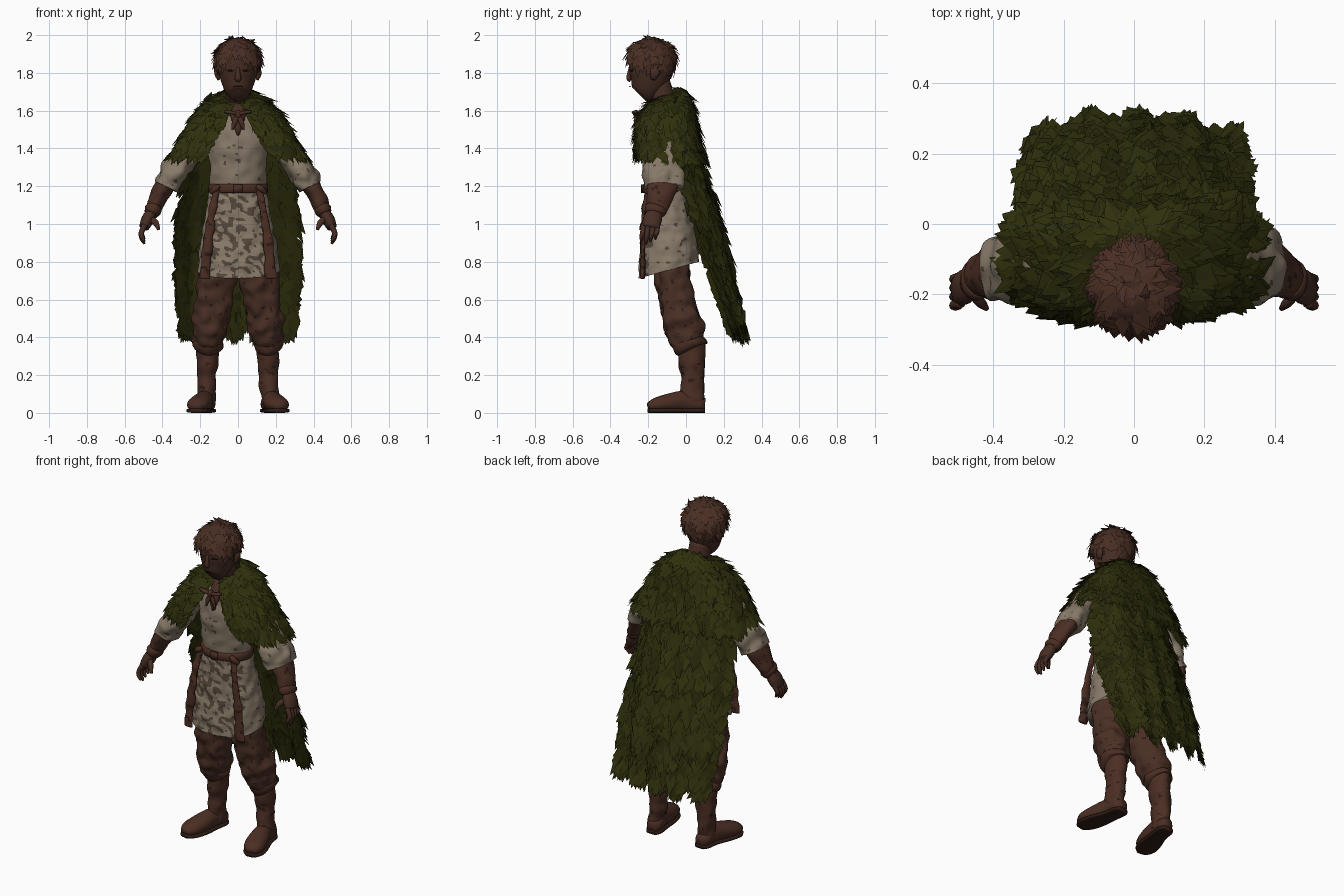
import bpy, bmesh, math, random
from mathutils import Vector, noise

random.seed(7)
if "Cube" in bpy.data.objects:
    bpy.data.objects.remove(bpy.data.objects["Cube"])


def material(name, r, g, b):
    m = bpy.data.materials.new(name)
    m.use_nodes = True
    m.diffuse_color = (r, g, b, 1)
    m.node_tree.nodes["Principled BSDF"].inputs["Base Color"].default_value = (r, g, b, 1)
    return m


LEAF = material("leaf green", .029, .029, .004)
MOSS = material("deep moss green", .021, .021, .003)
LINEN = material("linen", .24, .19, .138)
STAIN = material("linen shadow", .085, .06, .04)
SKIN = material("dark skin", .062, .026, .017)
HAIR = material("brown hair", .068, .028, .017)
LEATHER = material("leather", .07, .027, .017)
TROUSER = material("trouser brown", .068, .028, .018)
DARK = material("dark brown", .028, .012, .008)


def finish(name, bm, mats, smooth=True):
    bmesh.ops.recalc_face_normals(bm, faces=bm.faces)
    me = bpy.data.meshes.new(name)
    bm.to_mesh(me)
    bm.free()
    for m in mats:
        me.materials.append(m)
    ob = bpy.data.objects.new(name, me)
    bpy.context.collection.objects.link(ob)
    if smooth:
        for p in me.polygons:
            p.use_smooth = True
    return ob


def lerp_rows(rows, t):
    f = max(0, min(t, .9999)) * (len(rows) - 1)
    i = int(f)
    return [a + (b - a) * (f - i) for a, b in zip(rows[i], rows[i + 1])]


def power(f, e):
    return math.copysign(abs(f) ** e, f)


def resample(rows, steps):
    """Catmull-Rom interpolation between cross-sections."""
    out = []
    for i in range(len(rows) - 1):
        q = [rows[max(0, min(j, len(rows) - 1))] for j in range(i - 1, i + 3)]
        for k in range(steps):
            t = k / steps
            out.append([.5 * (2 * b + (c - a) * t + (2 * a - 5 * b + 4 * c - d) * t * t
                              + (3 * b - a - 3 * c + d) * t ** 3) for a, b, c, d in zip(*q)])
    return out + [list(rows[-1])]


def tube(name, rows, mats, seg=20, steps=3, ref=(0, 1, 0), wrinkle=0, spots=None, sq=1, warp=None):
    """Loft of elliptical sections (x, y, z, half width, half depth) along a path."""
    rows = resample(rows, steps)
    pts = [Vector(r[:3]) for r in rows]
    bm = bmesh.new()
    rings = []
    for i, r in enumerate(rows):
        t = (pts[min(i + 1, len(pts) - 1)] - pts[max(i - 1, 0)]).normalized()
        a = Vector(ref).cross(t).normalized()
        b = t.cross(a)
        ring = []
        for k in range(seg):
            w = math.tau * k / seg
            o = a * power(math.cos(w), sq) * r[3] + b * power(math.sin(w), sq) * r[4]
            p = pts[i] + o
            p += o.normalized() * wrinkle * noise.noise(p * 17)
            p = warp(p) if warp else p
            p.z = max(p.z, 0)
            ring.append(bm.verts.new(p))
        rings.append(ring)
    for lo, hi in zip(rings, rings[1:]):
        for k in range(seg):
            j = (k + 1) % seg
            bm.faces.new((lo[k], lo[j], hi[j], hi[k]))
    bm.faces.new(rings[0])
    bm.faces.new(rings[-1])
    if spots:
        for f in bm.faces:
            c = f.calc_center_median()
            f.material_index = int(noise.noise(Vector((c.x + c.z * .4, c.y, c.z * 1.2)) * 34) > spots(c))
    return finish(name, bm, mats)


def tufts(name, items, mats):
    """Folded pointed blades: each item is (point, normal, direction, length, width, lift)."""
    bm = bmesh.new()
    for p, n, d, length, w, lift in items:
        s = n.cross(d).normalized() * w
        base = bm.verts.new(p - d * length * .35)
        tip = bm.verts.new(p + d * length * .65 + n * lift)
        left = bm.verts.new(p + s + n * lift * random.uniform(-.2, .6))
        right = bm.verts.new(p - s + n * lift * random.uniform(-.2, .6))
        i = int(random.random() < .3)
        for tri in ((base, left, tip), (base, tip, right)):
            bm.faces.new(tri).material_index = i
    return finish(name, bm, mats, smooth=False)


# Head, neck and face
tube("neck", [(0, -.08, 1.56, .08, .07), (0, -.115, 1.64, .066, .066), (0, -.15, 1.75, .062, .065)], [SKIN])
tube("head", [(0, -.238, 1.676, .03, .042), (0, -.226, 1.692, .06, .068), (0, -.202, 1.745, .086, .096),
              (0, -.189, 1.80, .10, .112), (0, -.18, 1.88, .107, .12), (0, -.175, 1.95, .08, .095),
              (0, -.172, 1.98, .03, .04)], [SKIN], seg=28)
tube("nose", [(0, -.292, 1.83, .01, .01), (0, -.302, 1.79, .013, .012), (0, -.303, 1.768, .018, .012),
              (0, -.294, 1.757, .01, .008)], [SKIN], seg=10)
tube("mouth", [(-.022, -.292, 1.727, .002, .002), (0, -.298, 1.727, .003, .003), (.022, -.292, 1.727, .002, .002)],
     [DARK], seg=8, ref=(0, 0, 1))
for side, s in (("left", 1), ("right", -1)):
    tube(side + "_eye", [(s * .024, -.296, 1.812, .003, .003), (s * .042, -.288, 1.813, .004, .005),
                         (s * .058, -.277, 1.812, .003, .003)], [DARK], seg=8, ref=(0, 0, 1))
    tube(side + "_ear", [(s * .103, -.165, 1.83, .01, .02), (s * .112, -.165, 1.80, .014, .026),
                         (s * .102, -.175, 1.765, .008, .012)], [SKIN], seg=10)

# Hair: cap with layered locks
HC, HR = Vector((0, -.183, 1.868)), Vector((.117, .128, .112))


def hair_here(n):
    return n.z > -.95 + 1.15 * max(0, -n.y)


bm = bmesh.new()
bmesh.ops.create_uvsphere(bm, u_segments=28, v_segments=18, radius=1)
bmesh.ops.delete(bm, geom=[f for f in bm.faces if not hair_here(f.calc_center_median())], context="FACES")
for v in bm.verts:
    v.co = HC + v.co * HR
finish("hair_cap", bm, [HAIR])
locks = []
while len(locks) < 380:
    n = Vector([random.gauss(0, 1) for _ in range(3)]).normalized()
    if hair_here(n):
        d = Vector((random.uniform(-.9, .9), random.uniform(-.9, .4), -1))
        d = (d - n * d.dot(n)).normalized()
        locks.append((HC + n * HR, n, d, random.uniform(.06, .10), random.uniform(.018, .03),
                      random.uniform(0, .022)))
tufts("hair_locks", locks, [HAIR, SKIN])

# Tunic
tube("tunic_body", [(0, -.105, 1.17, .15, .108), (0, -.112, 1.28, .148, .116), (0, -.118, 1.42, .16, .122),
                    (0, -.11, 1.53, .16, .11), (0, -.095, 1.59, .11, .08), (0, -.088, 1.615, .06, .06)],
     [LINEN, STAIN], seg=72, steps=14, wrinkle=.008, spots=lambda c: .52)


def hem(p):
    k = max(0, (1.19 - p.z) / .45)
    p.z += k * (p.y + .25) * .26
    return p


tube("tunic_skirt", [(0, -.105, 1.19, .145, .108), (0, -.10, 1.08, .165, .118), (0, -.092, .95, .187, .135),
                     (0, -.09, .82, .207, .152), (0, -.09, .712, .215, .16)],
     [LINEN, STAIN], seg=180, steps=30, wrinkle=.012, sq=.85, warp=hem,
     spots=lambda c: .1 if c.y < -.16 and abs(c.x) < .17 else .48)
tube("neck_opening", [(0, -.17, 1.62, .045, .03), (0, -.225, 1.55, .035, .02), (0, -.24, 1.47, .005, .01)],
     [SKIN], seg=10)

# Belt with buckle and hanging ends
tube("belt", [(0, -.107, 1.165, .153, .118), (0, -.107, 1.172, .158, .124), (0, -.107, 1.205, .157, .123),
              (0, -.107, 1.212, .151, .116)], [LEATHER], seg=40, steps=1)
tube("belt_buckle", [(0, -.231, 1.21, .024, .006), (0, -.231, 1.165, .024, .006)], [LEATHER], seg=8, steps=1, sq=.4)
for side, s in (("left", 1), ("right", -1)):
    tube(side + "_belt_tail", [(s * .115, -.20, 1.19, .016, .012), (s * .135, -.222, 1.07, .02, .012),
                               (s * .16, -.228, .9, .025, .012), (s * .175, -.23, .71, .028, .01)],
         [LEATHER, DARK], seg=16, steps=12, wrinkle=.01, spots=lambda c: .35)
    tube(side + "_belt_knot", [(s * .10, -.21, 1.2, .012, .012), (s * .122, -.214, 1.187, .018, .015),
                               (s * .145, -.2, 1.165, .01, .01)], [LEATHER], seg=10)

# Arms, legs and boots, mirrored
for side, s in (("left", 1), ("right", -1)):
    def limb(name, rows, mats, **kw):
        return tube(side + "_" + name, [(s * r[0],) + tuple(r[1:]) for r in rows], mats, **kw)

    limb("sleeve", [(.15, -.10, 1.53, .05, .065), (.22, -.105, 1.45, .062, .075), (.29, -.115, 1.34, .068, .088),
                    (.35, -.12, 1.255, .07, .108), (.38, -.122, 1.195, .062, .1)],
         [LINEN, STAIN], seg=48, steps=14, wrinkle=.02, spots=lambda c: .45)
    limb("forearm", [(.36, -.122, 1.25, .05, .078), (.40, -.13, 1.18, .05, .08), (.435, -.148, 1.11, .043, .064),
                     (.462, -.168, 1.05, .033, .045)], [LEATHER, DARK], seg=28, steps=10, wrinkle=.01,
         spots=lambda c: .45)
    limb("bracer_cuff", [(.444, -.155, 1.09, .04, .055), (.45, -.16, 1.075, .046, .06), (.46, -.165, 1.055, .038, .052)],
         [LEATHER])
    limb("palm", [(.458, -.165, 1.06, .03, .042), (.48, -.178, 1.02, .034, .05), (.498, -.188, .98, .026, .046)],
         [SKIN])
    for i in range(4):
        y = -.225 + i * .025
        drop = .012 * abs(i - 1)
        limb("finger_%d" % (i + 1), [(.492, y, .995, .015, .014), (.512, y - .005, .955, .014, .013),
                                     (.508, y - .01, .92 + drop, .012, .012), (.495, y - .012, .895 + drop, .006, .006)],
             [SKIN], seg=8)
    limb("thumb", [(.465, -.19, 1.03, .018, .016), (.435, -.225, 1.005, .016, .014), (.42, -.24, .97, .008, .008)],
         [SKIN], seg=8)
    limb("trouser_leg", [(.085, -.08, .92, .085, .1), (.108, -.073, .74, .1, .092), (.13, -.048, .58, .096, .092),
                         (.147, -.015, .47, .094, .1), (.155, .005, .40, .085, .095), (.158, .025, .36, .07, .075)],
         [TROUSER, DARK], seg=48, steps=12, wrinkle=.02, spots=lambda c: .52)
    limb("boot_cuff", [(.155, .015, .385, .06, .07), (.157, .017, .375, .08, .09), (.159, .022, .345, .077, .086),
                       (.16, .028, .33, .055, .065)], [LEATHER], seg=24, wrinkle=.015)
    limb("boot_shaft", [(.158, .028, .36, .06, .07), (.161, .032, .27, .058, .068), (.164, .036, .17, .048, .06),
                        (.168, .03, .09, .047, .066), (.168, .028, .04, .044, .062)],
         [LEATHER, DARK], seg=32, steps=10, wrinkle=.01, spots=lambda c: .5)
    foot = [(.163, .1, .042, .03, .036), (.165, .07, .045, .046, .044), (.175, 0, .06, .047, .058),
            (.196, -.09, .052, .06, .05), (.216, -.16, .042, .056, .038), (.224, -.198, .03, .028, .022)]
    limb("boot_foot", foot, [LEATHER], ref=(0, 0, 1), steps=4)
    limb("boot_sole", [(x, y, .012, w + .004, .012) for x, y, z, w, h in foot], [DARK], ref=(0, 0, 1), sq=.6)

# Leafy cape: shoulder mantle over a long back cloak
MANTLE = [(1.685, .07, .06, -.085), (1.645, .15, .105, -.092), (1.58, .22, .142, -.098),
          (1.50, .272, .16, -.102), (1.42, .315, .175, -.098), (1.345, .355, .185, -.088)]
CLOAK = [(1.66, .15, -.005, .05), (1.45, .25, .05, .10), (1.22, .285, .11, .14), (1.0, .315, .18, .14),
         (.72, .315, .245, .10), (.42, .295, .3, .06)]


def mantle(u, v):
    z, rx, ry, cy = lerp_rows(MANTLE, v)
    gap = .12 + .27 * v ** 1.4
    a = gap + (math.tau - 2 * gap) * u
    c = power(math.cos(a), .72)
    return Vector((rx * power(math.sin(a), .72), cy - ry * c, z - .03 * c * (1 - v) + .04 * max(0, c) * v))


def cloak(u, v):
    z, w, y, depth = lerp_rows(CLOAK, v)
    k = 2 * u - 1
    notch = .13 * abs(math.sin(k * 7 + .35)) ** 5 * v ** 4
    return Vector((w * k, y - depth * abs(k) ** 2.6 + .012 * math.sin(k * 14) * v - notch * .3, z + notch))


def cape(name, surf, count, nu, nv, size):
    bm = bmesh.new()
    grid = [[bm.verts.new(surf(i / nu, j / nv)) for i in range(nu + 1)] for j in range(nv + 1)]
    for j in range(nv):
        for i in range(nu):
            bm.faces.new((grid[j][i], grid[j][i + 1], grid[j + 1][i + 1], grid[j + 1][i]))
    finish(name + "_cloth", bm, [LEAF])
    items = []
    e = .004
    for i in range(count):
        u, v = random.random(), random.random() ** .85
        if i % 8 == 0:
            v = .985
        elif i % 11 == 0:
            u = random.choice((.006, .994))
        u, v = min(max(u, e), 1 - e), min(max(v, e), 1 - e)
        p = surf(u, v)
        du, dv = surf(u + e, v) - surf(u - e, v), surf(u, v + e) - surf(u, v - e)
        n = du.cross(dv).normalized()
        if n.dot(p - Vector((0, -.09, p.z - .05))) < 0:
            n.negate()
        d = dv.normalized() + du.normalized() * random.uniform(-.6, .6)
        d = (d - n * d.dot(n)).normalized()
        items.append((p + n * random.uniform(-.008, .01), n, d, size * random.uniform(.7, 1.35),
                      size * random.uniform(.22, .42), random.uniform(-.006, .026)))
    tufts(name + "_leaves", items, [LEAF, MOSS])


cape("mantle", mantle, 1300, 60, 16, .09)
cape("cloak", cloak, 1600, 60, 24, .105)

# Knotted tie at the throat
for side, s in (("left", 1), ("right", -1)):
    tube(side + "_tie_loop", [(0, -.262, 1.58, .01, .01), (s * .035, -.27, 1.59, .018, .01),
                              (s * .07, -.265, 1.595, .008, .008)], [LEATHER], seg=8, ref=(0, 0, 1))
    tube(side + "_tie_end", [(0, -.262, 1.58, .01, .008), (s * .018, -.268, 1.54, .014, .008),
                             (s * .03, -.264, 1.50, .006, .006)], [LEATHER], seg=8)
tube("tie_knot", [(0, -.26, 1.602, .01, .01), (0, -.265, 1.58, .02, .016), (0, -.26, 1.56, .01, .01)],
     [LEATHER], seg=10)
